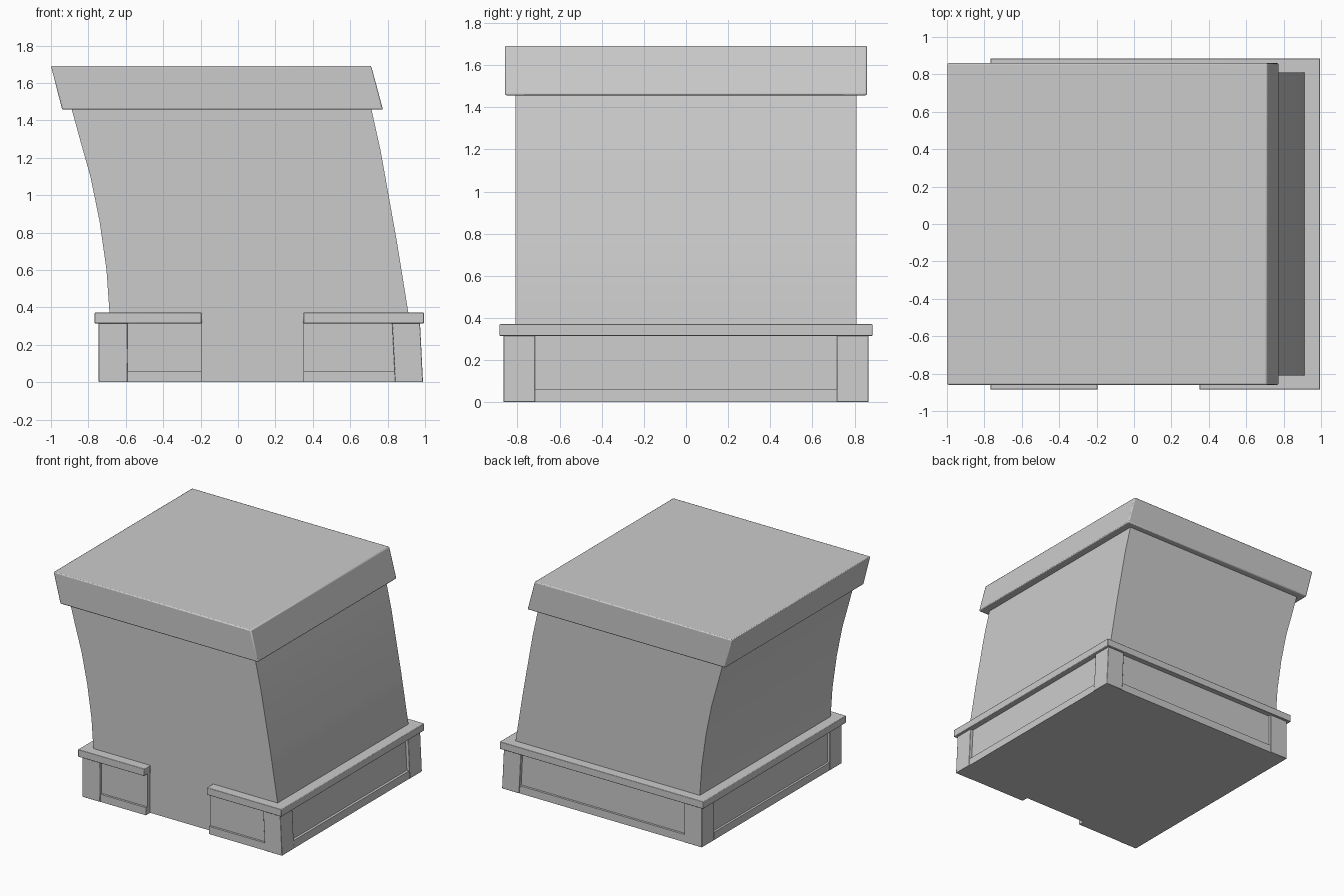
import bpy, bmesh

if "Cube" in bpy.data.objects:
    bpy.data.objects.remove(bpy.data.objects["Cube"])

BODY_Y = 0.81          # half depth of the main body
GAP = (-0.195, 0.35)   # doorway gap in the front skirting


def finish(name, bm, bevel=0.0):
    bmesh.ops.recalc_face_normals(bm, faces=bm.faces)
    me = bpy.data.meshes.new(name)
    bm.to_mesh(me)
    bm.free()
    ob = bpy.data.objects.new(name, me)
    bpy.context.collection.objects.link(ob)
    if bevel:
        mod = ob.modifiers.new("edge", "BEVEL")
        mod.width = bevel
        mod.segments = 2
    bpy.ops.object.select_all(action='DESELECT')
    ob.select_set(True)
    bpy.context.view_layer.objects.active = ob
    bpy.ops.object.shade_smooth_by_angle(angle=0.5)
    return ob


def loft(name, lower, upper, bevel=0.0):
    """Closed solid between two matching loops of 3D points."""
    bm = bmesh.new()
    a = [bm.verts.new(p) for p in lower]
    b = [bm.verts.new(p) for p in upper]
    bm.faces.new(a)
    bm.faces.new(b)
    n = len(a)
    for i in range(n):
        j = (i + 1) % n
        bm.faces.new((a[i], a[j], b[j], b[i]))
    return finish(name, bm, bevel)


def side_profile(name, pts, half, bevel=0.0):
    return loft(name, [(x, -half, z) for x, z in pts],
                [(x, half, z) for x, z in pts], bevel)


def lean(z):
    """The right-hand wall tips slightly inwards with height."""
    return -0.05 * z


def skirting(name, x0, x1, half, z0, z1, leaning=True, bevel=0.0):
    """Rectangular layer around the body with the front gap cut out."""
    def ring(z):
        xr = x1 + (lean(z) if leaning else 0)
        plan = [(x0, -half), (GAP[0], -half), (GAP[0], -BODY_Y), (GAP[1], -BODY_Y),
                (GAP[1], -half), (xr, -half), (xr, half), (x0, half)]
        return [(x, y, z) for x, y in plan]
    return loft(name, ring(z0), ring(z1), bevel)


# main curved body
left = [(-0.687, 0.0), (-0.687, 0.37), (-0.703, 0.60), (-0.74, 0.86),
        (-0.789, 1.10), (-0.84, 1.28), (-0.892, 1.47)]
right = [(0.711, 1.47), (0.762, 1.24), (0.805, 1.0), (0.848, 0.76),
         (0.911, 0.37), (0.911, 0.0)]
side_profile("body", left + right, BODY_Y)

# slanted roof cap
side_profile("roof_cap", [(-0.94, 1.457), (0.775, 1.457), (0.712, 1.692), (-1.0, 1.692)],
             0.86, 0.008)

# skirting: recessed panels, bottom rail and top ledge
skirting("skirting_panels", -0.725, 0.965, 0.845, 0.0, 0.33)
skirting("bottom_rail", -0.742, 0.985, 0.862, 0.0, 0.06)
skirting("top_ledge", -0.768, 0.995, 0.885, 0.315, 0.372, False, 0.004)

# corner posts
for side, x0, x1 in (("left", -0.745, -0.59), ("right", 0.84, 0.989)):
    for end, y0, y1 in (("front", -0.867, -0.717), ("back", 0.717, 0.867)):
        def ring(z):
            d = lean(z) if side == "right" else 0
            return [(x0 + d, y0, z), (x1 + d, y0, z), (x1 + d, y1, z), (x0 + d, y1, z)]
        loft(f"{end}_{side}_post", ring(0.0), ring(0.32), 0.004)
